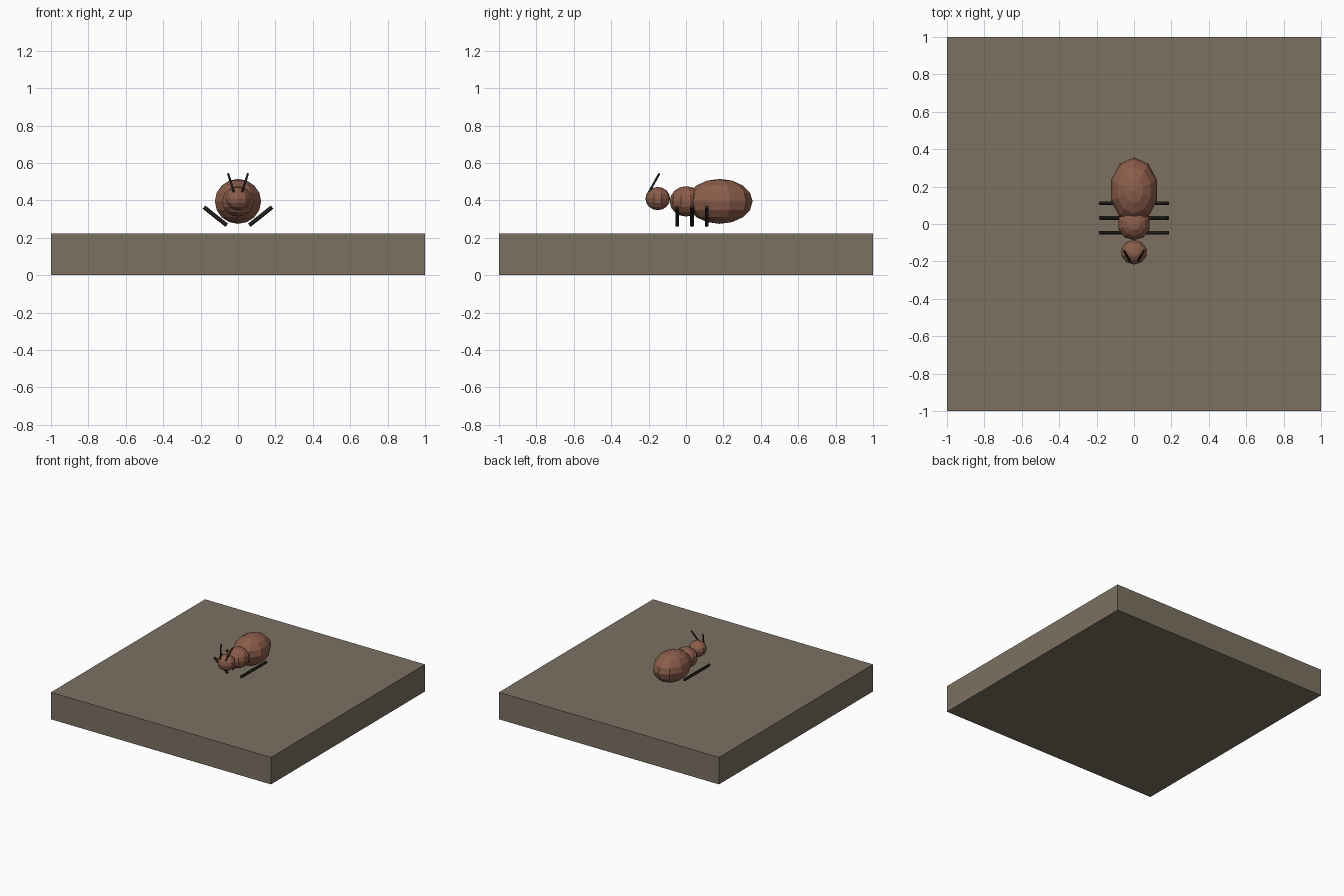
import bpy
from mathutils import Vector

if "Cube" in bpy.data.objects:
    bpy.data.objects.remove(bpy.data.objects["Cube"])


def material(name, rgb):
    m = bpy.data.materials.new(name)
    m.diffuse_color = (*rgb, 1)
    m.use_nodes = True
    m.node_tree.nodes["Principled BSDF"].inputs["Base Color"].default_value = m.diffuse_color
    return m


stone = material("stone", (0.20, 0.165, 0.12))
shell = material("shell", (0.26, 0.11, 0.07))
dark = material("dark", (0.025, 0.02, 0.017))


def finish(name, mat):
    ob = bpy.context.object
    ob.name = name
    ob.data.materials.append(mat)
    return ob


def ball(name, loc, size):
    bpy.ops.mesh.primitive_uv_sphere_add(segments=10, ring_count=8, radius=1, location=loc)
    finish(name, shell).scale = size


def rod(name, a, b, radius, sides):
    a, b = Vector(a), Vector(b)
    bpy.ops.mesh.primitive_cylinder_add(vertices=sides, radius=radius,
                                        depth=(b - a).length, location=(a + b) / 2)
    ob = finish(name, dark)
    ob.rotation_euler = (b - a).to_track_quat('Z', 'Y').to_euler()


# Ground slab
bpy.ops.mesh.primitive_cube_add(size=1, location=(0, 0, 0.111))
finish("slab", stone).scale = (2, 2, 0.222)

# Body segments
ball("abdomen", (0, 0.18, 0.395), (0.13, 0.176, 0.12))
ball("thorax", (0, 0, 0.395), (0.088, 0.087, 0.081))
ball("head", (0, -0.151, 0.41), (0.07, 0.066, 0.062))

# Legs and antennae on both sides
for side, s in (("left", -1), ("right", 1)):
    for i, y in enumerate((-0.047, 0.032, 0.11)):
        rod(f"{side}_leg_{i + 1}", (s * 0.06, y, 0.267), (s * 0.182, y, 0.364), 0.011, 6)
    rod(f"{side}_antenna", (s * 0.022, -0.198, 0.445), (s * 0.053, -0.143, 0.543), 0.006, 5)
